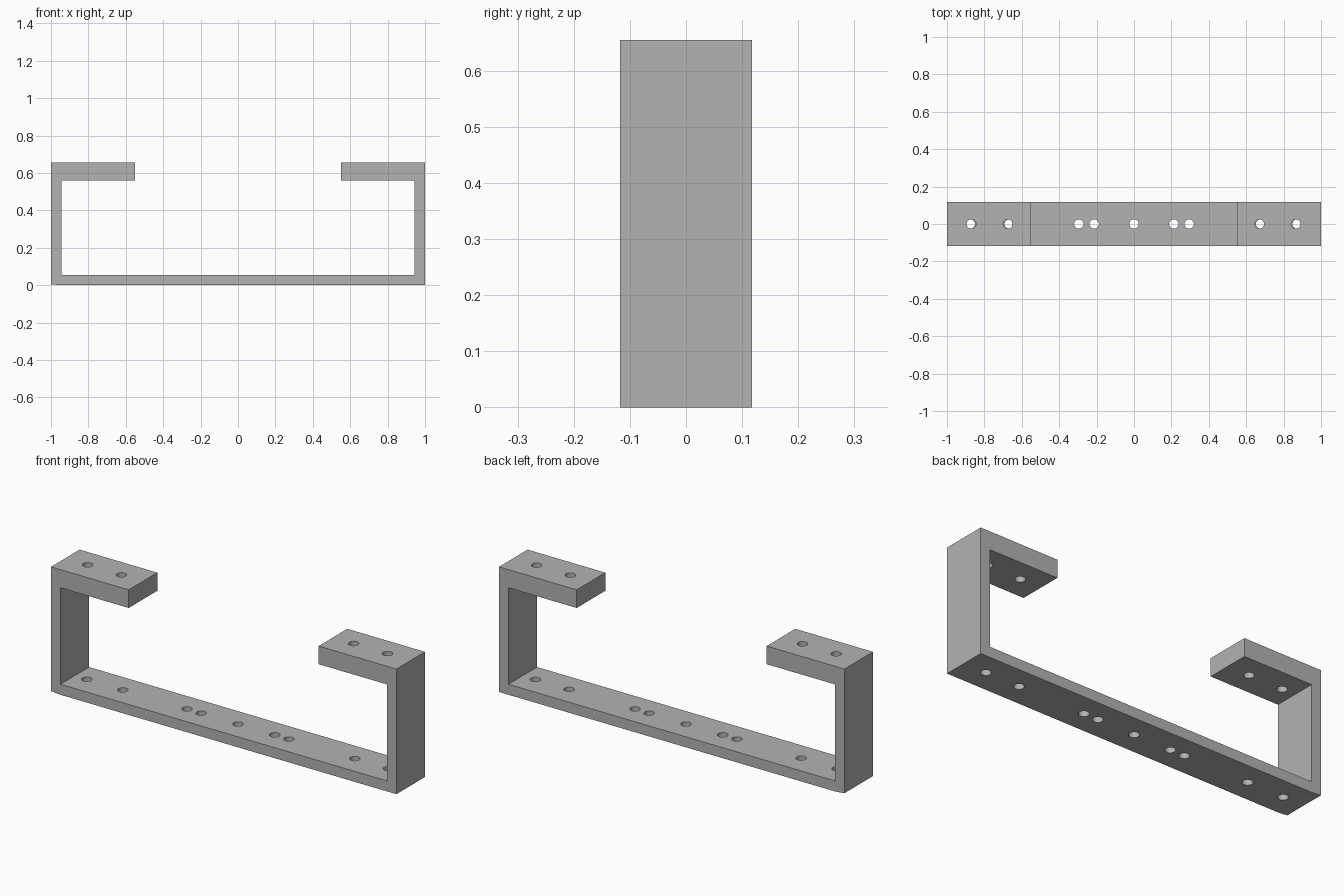
import bpy
import bmesh
from mathutils import Matrix

cube = bpy.data.objects.get("Cube")
if cube:
    bpy.data.objects.remove(cube, do_unlink=True)

HALF_DEPTH = 0.118
HEIGHT = 0.655
LIP = 0.56        # underside of the top flanges
WALL = 0.055
REACH = 0.55      # inner end of the top flanges
RADIUS = 0.025

# Material
grey = bpy.data.materials.new("plain grey")
grey.use_nodes = True
colour = (0.45, 0.45, 0.45, 1)
grey.diffuse_color = colour
grey.node_tree.nodes["Principled BSDF"].inputs["Base Color"].default_value = colour


def make_object(name, bm):
    bmesh.ops.recalc_face_normals(bm, faces=bm.faces)
    mesh = bpy.data.meshes.new(name)
    bm.to_mesh(mesh)
    bm.free()
    mesh.materials.append(grey)
    obj = bpy.data.objects.new(name, mesh)
    bpy.context.collection.objects.link(obj)
    return obj


# Bracket body: half profile mirrored, then extruded through the depth
half = [(1, 0), (1, HEIGHT), (REACH, HEIGHT), (REACH, LIP),
        (1 - WALL, LIP), (1 - WALL, WALL)]
outline = half + [(-x, z) for x, z in reversed(half)]
# Slightly relieved foot at the right-hand end
outline[-1] = (-1, 0.005)
outline.append((-0.95, 0))

bm = bmesh.new()
face = bm.faces.new([bm.verts.new((x, -HALF_DEPTH, z)) for x, z in outline])
moved = bmesh.ops.extrude_face_region(bm, geom=[face])["geom"]
bmesh.ops.translate(bm, vec=(0, 2 * HALF_DEPTH, 0),
                    verts=[v for v in moved if isinstance(v, bmesh.types.BMVert)])
bracket = make_object("bracket", bm)

# Screw holes: one row through the base, one through the flanges
base_holes = [-0.875, -0.667, -0.295, -0.213, 0, 0.213, 0.295, 0.677, 0.872]
flange_holes = [-0.87, -0.675, 0.67, 0.865]
bm = bmesh.new()
for row, z in ((base_holes, WALL / 2), (flange_holes, (LIP + HEIGHT) / 2)):
    for x in row:
        bmesh.ops.create_cone(bm, cap_ends=True, segments=32, radius1=RADIUS,
                              radius2=RADIUS, depth=0.2,
                              matrix=Matrix.Translation((x, 0, z)))
cutter = make_object("hole_cutter", bm)
cutter.hide_render = True

# Cut the holes and bake the result
cut = bracket.modifiers.new("holes", 'BOOLEAN')
cut.operation = 'DIFFERENCE'
cut.solver = 'EXACT'
cut.object = cutter
bpy.context.view_layer.objects.active = bracket
bracket.select_set(True)
bpy.ops.object.modifier_apply(modifier=cut.name)
bpy.data.objects.remove(cutter, do_unlink=True)
bpy.ops.object.shade_smooth_by_angle()
